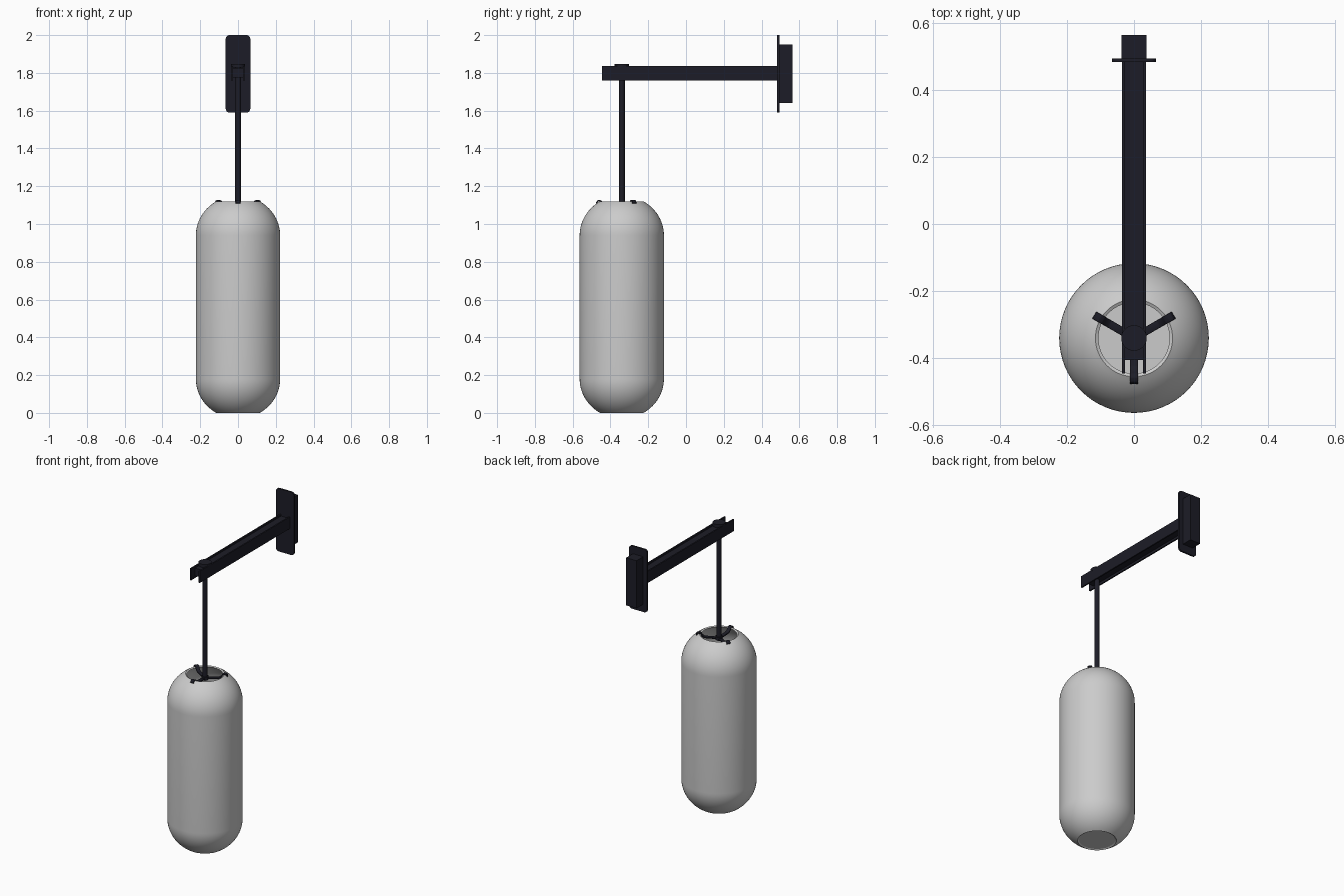
import bpy, bmesh, math
from mathutils import Matrix, Vector

if "Cube" in bpy.data.objects:
    bpy.data.objects.remove(bpy.data.objects["Cube"])

CY = -0.34  # y of the lamp axis

dark = bpy.data.materials.new("dark_metal")
dark.diffuse_color = (0.012, 0.012, 0.02, 1)
dark.use_nodes = True
dark.node_tree.nodes["Principled BSDF"].inputs["Base Color"].default_value = dark.diffuse_color


def finish(name, bm, mat=None, loc=(0, 0, 0), smooth=True, normals=True):
    if normals:
        bmesh.ops.recalc_face_normals(bm, faces=bm.faces)
    me = bpy.data.meshes.new(name)
    bm.to_mesh(me)
    bm.free()
    ob = bpy.data.objects.new(name, me)
    ob.location = loc
    bpy.context.collection.objects.link(ob)
    if mat:
        me.materials.append(mat)
    if smooth:
        bpy.ops.object.select_all(action='DESELECT')
        ob.select_set(True)
        bpy.context.view_layer.objects.active = ob
        bpy.ops.object.shade_smooth_by_angle(angle=math.radians(35))
    return ob


def box(name, x, y, z, bevel=0.0, axis=None):
    bm = bmesh.new()
    size = Vector((x[1] - x[0], y[1] - y[0], z[1] - z[0]))
    mid = Vector((sum(x) / 2, sum(y) / 2, sum(z) / 2))
    bmesh.ops.create_cube(bm, size=1, matrix=Matrix.Diagonal((*size, 1)))
    if bevel:
        edges = [e for e in bm.edges
                 if abs((e.verts[0].co - e.verts[1].co).normalized()[axis]) > 0.9]
        bmesh.ops.bevel(bm, geom=edges, offset=bevel, segments=5,
                        profile=0.5, affect='EDGES')
    return finish(name, bm, dark, mid)


def cylinder(name, r, z0, z1, segs=32):
    bm = bmesh.new()
    bmesh.ops.create_cone(bm, cap_ends=True, segments=segs, radius1=r,
                          radius2=r, depth=z1 - z0)
    return finish(name, bm, dark, (0, CY, (z0 + z1) / 2))


# capsule shade: closed wall profile lathed around the axis, open at both ends
H, R, HOLE, WALL, N = 1.12, 0.223, 0.115, 0.009, 14
STRAIGHT = 0.18
RISE = STRAIGHT / math.sqrt(1 - (HOLE / R) ** 2)


def dome(inset):
    r = R - inset
    end = math.acos((HOLE - inset) / r)
    return [(r * math.cos(end * i / N), (RISE - inset) * math.sin(end * i / N))
            for i in range(N + 1)]


def wall(inset):
    half = H / 2 - STRAIGHT
    upper = [(r, H / 2 + half + z) for r, z in dome(inset)]
    return [(r, H - z) for r, z in reversed(upper)] + upper


profile = wall(0) + wall(WALL)[::-1]
bm = bmesh.new()
vs = [bm.verts.new((r, 0, z)) for r, z in profile]
es = [bm.edges.new((vs[i], vs[(i + 1) % len(vs)])) for i in range(len(vs))]
bmesh.ops.spin(bm, geom=vs + es, cent=(0, 0, 0), axis=(0, 0, 1),
               angle=math.tau, steps=64, use_duplicate=False)
bmesh.ops.remove_doubles(bm, verts=bm.verts, dist=1e-5)
finish("shade", bm, None, (0, CY, 0))

# diffuser disc closing the bottom opening, facing down
bm = bmesh.new()
bmesh.ops.create_circle(bm, cap_ends=True, segments=64, radius=0.109)
for f in bm.faces:
    f.normal_update()
    if f.normal.z > 0:
        f.normal_flip()
finish("bottom_diffuser", bm, None, (0, CY, 0.005), False, False)

# hanging rod, cap on the arm and hub for the spokes
cylinder("hanging_rod", 0.016, 1.08, 1.835)
cylinder("rod_cap", 0.038, 1.828, 1.848, 48)
cylinder("spoke_hub", 0.022, 1.085, 1.105)

# three spokes that hook over the top rim
path = [(0.0, 1.092), (0.085, 1.096), (0.1, 1.106), (0.108, 1.119),
        (0.118, 1.124), (0.128, 1.121), (0.134, 1.109)]
for k in range(3):
    bm = bmesh.new()
    rows = [[bm.verts.new((r, s * 0.012, z)) for s in (-1, 1)] for r, z in path]
    for a, b in zip(rows, rows[1:]):
        bm.faces.new((a[0], b[0], b[1], a[1]))
    ob = finish(f"spoke_{k + 1}", bm, dark, (0, CY, 0))
    ob.rotation_euler.z = math.radians(30 + 120 * k)
    sol = ob.modifiers.new("thickness", 'SOLIDIFY')
    sol.thickness = 0.008
    sol.offset = 0
    bev = ob.modifiers.new("soft_edges", 'BEVEL')
    bev.width = 0.002
    bev.segments = 2

# arm: two side flanges with a recessed web between them
for side, s in (("left", -1), ("right", 1)):
    box(f"arm_flange_{side}", sorted((s * 0.027, s * 0.036)), (-0.445, 0.485),
        (1.76, 1.836))
box("arm_web", (-0.027, 0.027), (-0.405, 0.485), (1.775, 1.825))

# wall plate and mounting box
box("wall_plate", (-0.065, 0.065), (0.483, 0.494), (1.59, 2.0), 0.02, 1)
box("mounting_box", (-0.037, 0.037), (0.494, 0.563), (1.64, 1.95))
